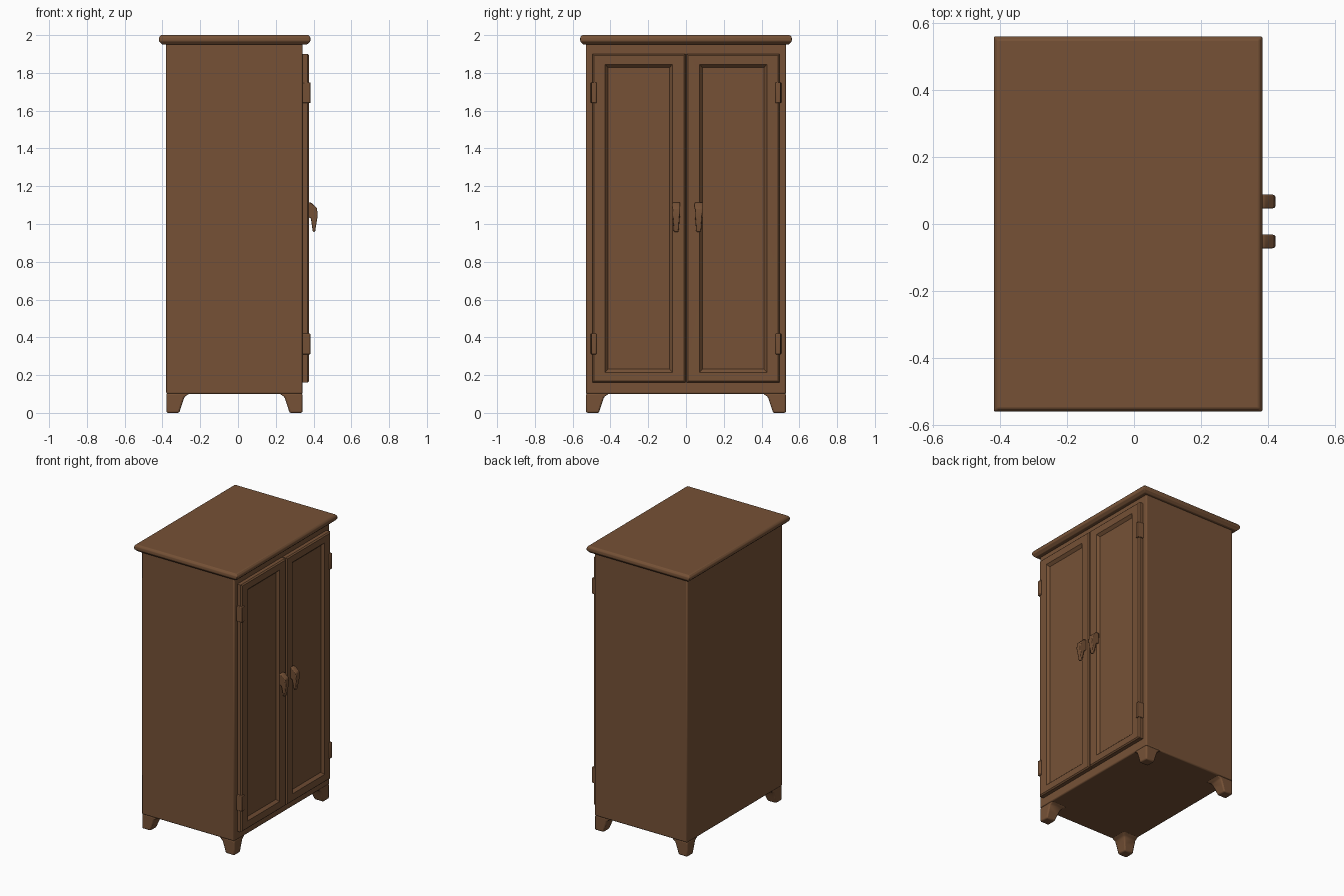
import bpy, bmesh

if "Cube" in bpy.data.objects:
    bpy.data.objects.remove(bpy.data.objects["Cube"])

wood = bpy.data.materials.new("brown wood")
wood.diffuse_color = (0.18, 0.083, 0.037, 1)
wood.use_nodes = True
wood.node_tree.nodes["Principled BSDF"].inputs["Base Color"].default_value = wood.diffuse_color


def finish(name, bm, bevel=0.0, segments=2):
    bmesh.ops.recalc_face_normals(bm, faces=bm.faces)
    me = bpy.data.meshes.new(name)
    bm.to_mesh(me)
    bm.free()
    me.materials.append(wood)
    ob = bpy.data.objects.new(name, me)
    bpy.context.collection.objects.link(ob)
    if bevel:
        mod = ob.modifiers.new("soft edges", "BEVEL")
        mod.width = bevel
        mod.segments = segments
        mod.limit_method = "ANGLE"
    bpy.ops.object.select_all(action="DESELECT")
    ob.select_set(True)
    bpy.context.view_layer.objects.active = ob
    bpy.ops.object.shade_smooth_by_angle(angle=0.7)
    return ob


def loft(name, rings, bevel=0.0):
    """Closed solid through matching rings of points."""
    bm = bmesh.new()
    vs = [[bm.verts.new(p) for p in r] for r in rings]
    for a, b in zip(vs, vs[1:]):
        for i in range(len(a)):
            j = (i + 1) % len(a)
            bm.faces.new((a[i], a[j], b[j], b[i]))
    bm.faces.new(vs[0])
    bm.faces.new(vs[-1])
    return finish(name, bm, bevel)


def rect_z(x0, x1, y0, y1, z):
    return [(x0, y0, z), (x1, y0, z), (x1, y1, z), (x0, y1, z)]


def rect_x(y0, y1, z0, z1, x):
    return [(x, y0, z0), (x, y1, z0), (x, y1, z1), (x, y0, z1)]


# Cabinet body
X0, X1, Y = -0.38, 0.342, 0.53
loft("cabinet_body", [rect_z(X0, X1, -Y, Y, 0.1), rect_z(X0, X1, -Y, Y, 1.965)], 0.008)

# Overhanging top with a slightly undercut lower edge
loft("top_board", [rect_z(-0.40, 0.365, -0.545, 0.545, 1.95),
                   rect_z(-0.418, 0.383, -0.56, 0.56, 1.967),
                   rect_z(-0.418, 0.383, -0.56, 0.56, 1.988),
                   rect_z(-0.408, 0.373, -0.55, 0.55, 2.0)], 0.004)

# Four tapered feet, flush with the outer corners
for xn, cx, dx in (("back", X0 + 0.001, 1), ("front", X1 - 0.001, -1)):
    for yn, cy, dy in (("left", -Y + 0.001, 1), ("right", Y - 0.001, -1)):
        rings = [rect_z(cx, cx + dx * w, cy, cy + dy * w, z)
                 for w, z in ((0.068, 0.0), (0.082, 0.045), (0.096, 0.085), (0.125, 0.104))]
        loft(f"{xn}_{yn}_foot", rings, 0.008)

# Doors with sunken panels, handles and low hinge plates
for side, s in (("left", -1), ("right", 1)):
    def span(a, b, z0, z1, x):
        return rect_x(s * a, s * b, z0, z1, x)
    loft(f"{side}_door", [span(0.003, 0.496, 0.16, 1.9, 0.335),
                          span(0.003, 0.496, 0.16, 1.9, 0.368),
                          span(0.011, 0.488, 0.168, 1.892, 0.376),
                          span(0.072, 0.428, 0.215, 1.845, 0.374),
                          span(0.087, 0.413, 0.232, 1.828, 0.356)])
    for part, z0, z1 in (("lower", 0.31, 0.42), ("upper", 1.64, 1.75)):
        loft(f"{side}_{part}_hinge", [span(0.47, 0.505, z0, z1, 0.34),
                                      span(0.475, 0.5, z0, z1, 0.384)], 0.004)
    # Drop-shaped handle: side profile swept across its width
    prof = [(0.365, 1.115), (0.39, 1.112), (0.418, 1.085), (0.422, 1.045),
            (0.408, 0.958), (0.396, 0.958), (0.386, 1.03), (0.365, 1.04)]
    yc = 0.067 if s > 0 else -0.052
    rings = [[(x, yc + k * (0.6 + 0.4 * min(1, (z - 0.958) / 0.1)), z) for x, z in prof]
             for k in (-0.021, 0.021)]
    loft(f"{side}_handle", rings, 0.005)
